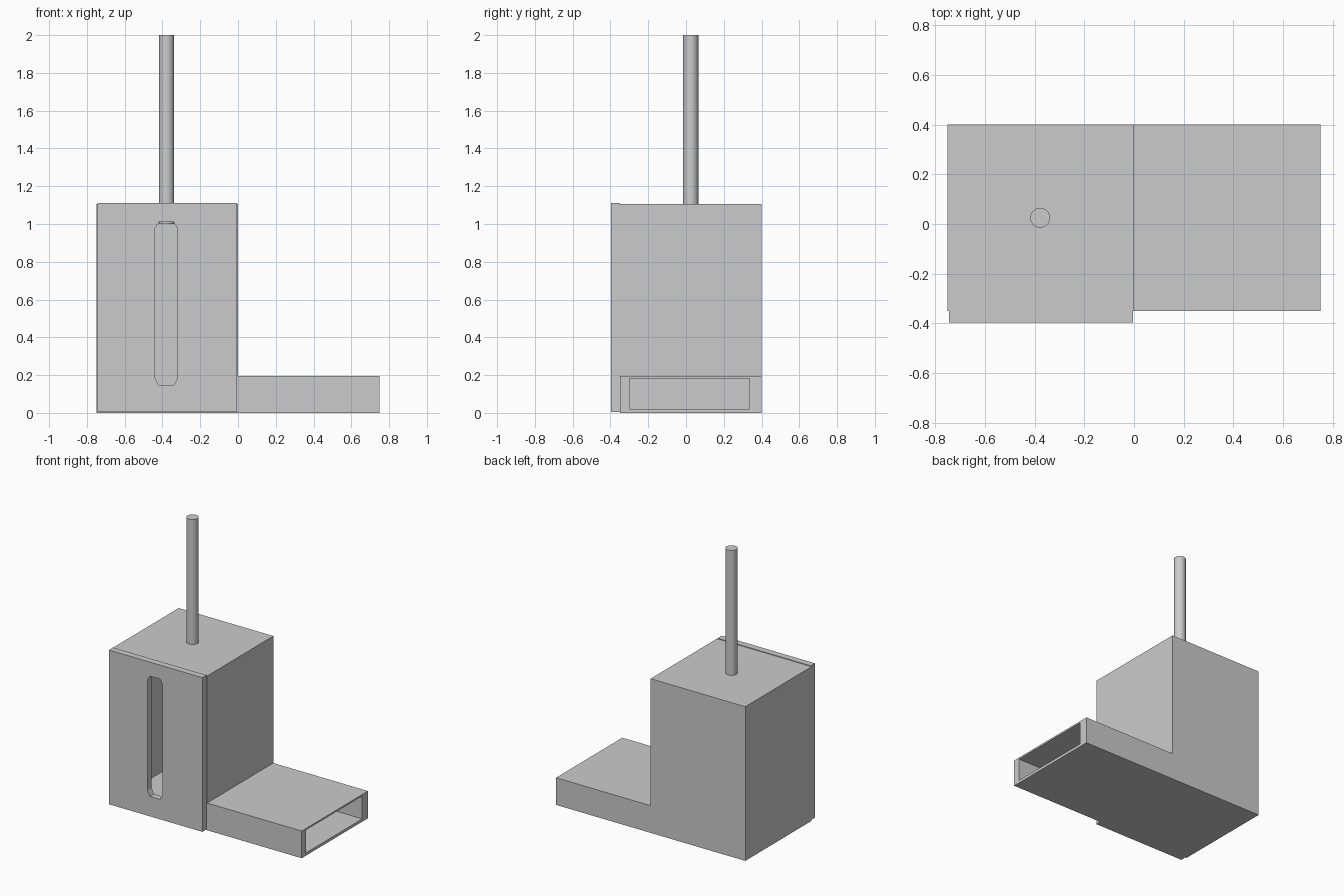
import bpy, bmesh

if "Cube" in bpy.data.objects:
    bpy.data.objects.remove(bpy.data.objects["Cube"])


def prism(name, pts, y0, y1):
    """Extrude an (x, z) outline along y."""
    bm = bmesh.new()
    face = bm.faces.new([bm.verts.new((x, y0, z)) for x, z in pts])
    out = bmesh.ops.extrude_face_region(bm, geom=[face])
    verts = [v for v in out["geom"] if isinstance(v, bmesh.types.BMVert)]
    bmesh.ops.translate(bm, vec=(0, y1 - y0, 0), verts=verts)
    bmesh.ops.recalc_face_normals(bm, faces=bm.faces)
    mesh = bpy.data.meshes.new(name)
    bm.to_mesh(mesh)
    bm.free()
    ob = bpy.data.objects.new(name, mesh)
    bpy.context.collection.objects.link(ob)
    return ob


def rect(x0, x1, z0, z1):
    return [(x0, z0), (x1, z0), (x1, z1), (x0, z1)]


def cut(ob, cutter):
    mod = ob.modifiers.new("cut", "BOOLEAN")
    mod.operation = "DIFFERENCE"
    mod.solver = "EXACT"
    mod.object = cutter
    bpy.context.view_layer.objects.active = ob
    bpy.ops.object.modifier_apply(modifier=mod.name)
    bpy.data.objects.remove(cutter)


# L-shaped housing: tower plus low outlet duct
housing = prism("housing", [(-0.75, 0), (0.75, 0), (0.75, 0.195), (0, 0.195),
                            (0, 1.105), (-0.75, 1.105)], -0.35, 0.4)
# Hollow tower (open at the front) and outlet passage
cut(housing, prism("tower_cavity", rect(-0.73, -0.02, 0.02, 1.085), -0.4, 0.335))
cut(housing, prism("duct_cavity", rect(-0.1, 0.8, 0.02, 0.183), -0.3, 0.335))

# Front cover with chamfered viewing slot
cover = prism("front_cover", rect(-0.745, -0.005, 0.005, 1.11), -0.397, -0.35)
slot = [(-0.42, 0.147), (-0.34, 0.147), (-0.32, 0.185), (-0.32, 0.975),
        (-0.34, 1.01), (-0.42, 1.01), (-0.44, 0.975), (-0.44, 0.185)]
cut(cover, prism("slot_cutter", slot, -0.5, -0.3))

# Rod through the roof
bpy.ops.mesh.primitive_cylinder_add(vertices=32, radius=0.04, depth=1.0,
                                    location=(-0.378, 0.025, 1.5))
rod = bpy.context.object
rod.name = "rod"
bpy.ops.object.shade_smooth_by_angle()
